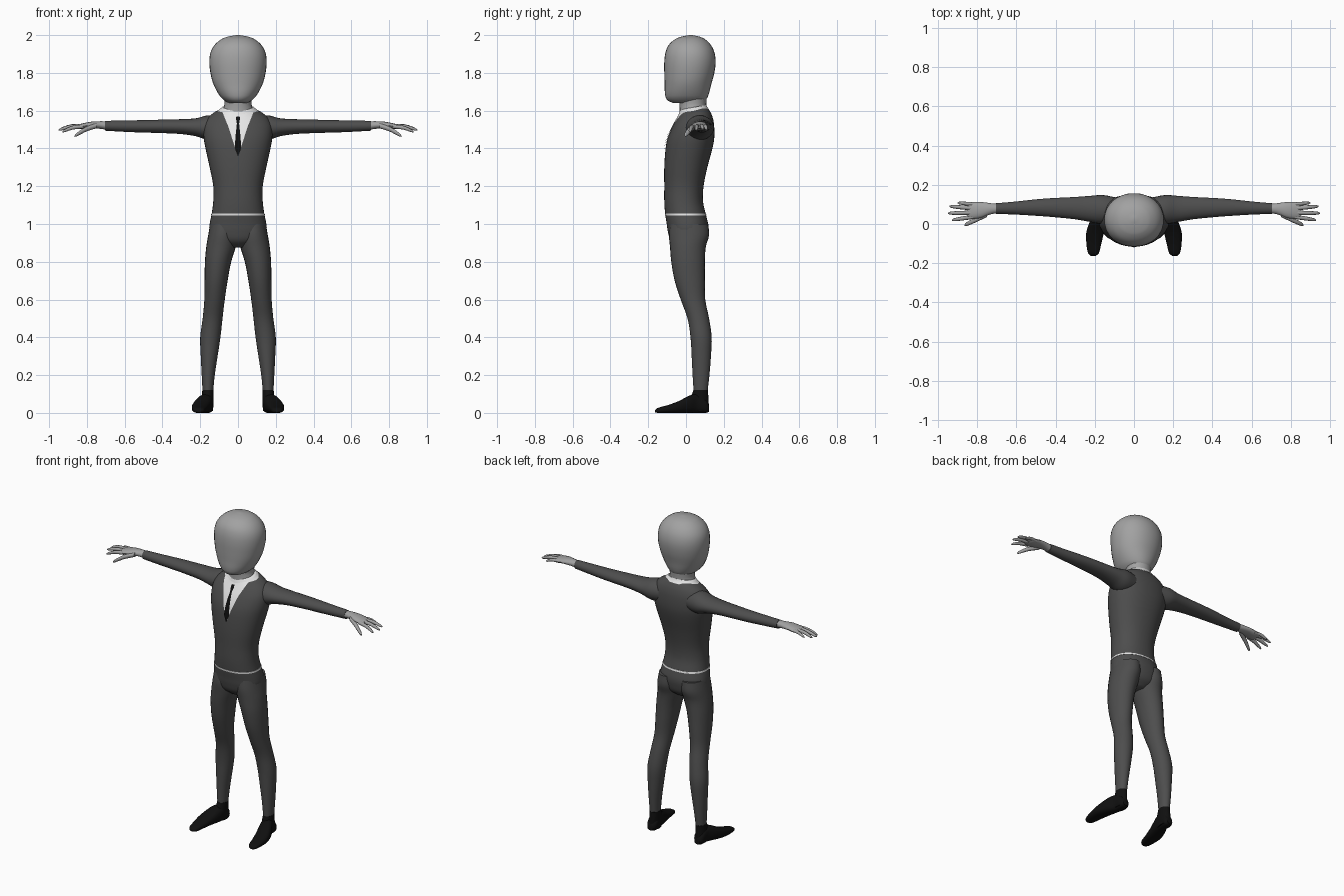
import bpy, bmesh, math
from mathutils import Vector


def material(name, r, g, b):
    m = bpy.data.materials.new(name)
    m.diffuse_color = (r, g, b, 1)
    return m


SUIT = material("charcoal suit", 0.075, 0.075, 0.075)
SKIN = material("grey skin", 0.36, 0.36, 0.36)
WHITE = material("white shirt", 0.8, 0.8, 0.8)
BLACK = material("black", 0.005, 0.005, 0.005)


def sample(rings, t):
    """Smooth interpolation of ring values at position t."""
    n = len(rings)
    i = max(j for j in range(n - 1) if rings[j][0] <= t or j == 0)
    p, q = rings[i], rings[i + 1]
    h = q[0] - p[0]
    u = (t - p[0]) / h

    def slope(k, c):
        a, b = rings[max(k - 1, 0)], rings[min(k + 1, n - 1)]
        return (b[c] - a[c]) / (b[0] - a[0])
    return [(2*u**3 - 3*u*u + 1) * p[c] + (u**3 - 2*u*u + u) * h * slope(i, c)
            + (3*u*u - 2*u**3) * q[c] + (u**3 - u*u) * h * slope(i + 1, c)
            for c in range(1, 5)]


def finish(name, bm, mat, mirror=False):
    bmesh.ops.recalc_face_normals(bm, faces=bm.faces)
    me = bpy.data.meshes.new(name)
    bm.to_mesh(me)
    bm.free()
    me.materials.append(mat)
    me.shade_smooth()
    me.set_sharp_from_angle(angle=math.radians(50))
    ob = bpy.data.objects.new(name, me)
    bpy.context.collection.objects.link(ob)
    if mirror:
        ob.modifiers.new("mirror", "MIRROR")
    return ob


def loft(name, mat, rings, axis="z", sides=24, steps=4, power=2.0,
         mirror=False, warp=None):
    """Skin over rings of (position, a min, a max, b min, b max)."""
    bm = bmesh.new()
    ts = [p[0] + (q[0] - p[0]) * k / steps
          for p, q in zip(rings, rings[1:]) for k in range(steps)]
    ts.append(rings[-1][0])
    loops = []
    for t in ts:
        a0, a1, b0, b1 = sample(rings, t)
        loop = []
        for k in range(sides):
            w = 2 * math.pi * k / sides
            c, s = math.cos(w), math.sin(w)
            a = (a0 + a1) / 2 + (a1 - a0) / 2 * math.copysign(abs(c) ** (2 / power), c)
            b = (b0 + b1) / 2 + (b1 - b0) / 2 * math.copysign(abs(s) ** (2 / power), s)
            co = Vector({"x": (t, a, b), "y": (a, t, b), "z": (a, b, t)}[axis])
            loop.append(bm.verts.new(warp(co) if warp else co))
        loops.append(loop)
    for lo, hi in zip(loops, loops[1:]):
        for k in range(sides):
            j = (k + 1) % sides
            bm.faces.new((lo[k], lo[j], hi[j], hi[k]))
    bm.faces.new(loops[0])
    bm.faces.new(loops[-1])
    return finish(name, bm, mat, mirror)


def neckline(co):
    """Raise the back of the collar area and lower the front."""
    f = min(max((co.z - 1.45) / 0.14, 0), 1)
    return Vector((co.x, co.y, co.z + 0.18 * f * (co.y - 0.04)))


# Jacket and pelvis
TORSO = [
    (0.875, -0.05, 0.05, -0.04, 0.06), (0.91, -0.12, 0.12, -0.08, 0.10),
    (0.96, -0.15, 0.15, -0.096, 0.115), (1.0, -0.15, 0.15, -0.102, 0.117),
    (1.05, -0.14, 0.14, -0.11, 0.105), (1.12, -0.131, 0.131, -0.115, 0.09),
    (1.2, -0.131, 0.131, -0.115, 0.093), (1.3, -0.15, 0.15, -0.115, 0.113),
    (1.4, -0.172, 0.172, -0.108, 0.14), (1.46, -0.182, 0.182, -0.096, 0.15),
    (1.52, -0.18, 0.18, -0.075, 0.148), (1.56, -0.16, 0.16, -0.055, 0.138),
    (1.59, -0.125, 0.125, -0.038, 0.122), (1.605, -0.095, 0.095, -0.03, 0.11)]
loft("jacket", SUIT, TORSO, sides=40, power=2.2, warp=neckline)


def grown(z, d):
    a0, a1, b0, b1 = sample(TORSO, z)
    return (z, a0 - d, a1 + d, b0 - d, b1 + d)


# Waist line and collar
loft("waist_line", WHITE, [grown(1.046, 0.002), grown(1.056, 0.002)],
     sides=40, steps=1, power=2.2)
loft("collar", WHITE, [(1.592, -0.118, 0.118, -0.04, 0.122),
                       (1.606, -0.098, 0.098, -0.035, 0.113),
                       (1.618, -0.084, 0.084, -0.03, 0.108)],
     sides=40, steps=2, warp=neckline)


def chest_plate(name, mat, outline, lift):
    """Thin panel hugging the chest; outline is (z, half width)."""
    bm = bmesh.new()
    rows = []
    for (z0, w0), (z1, w1) in zip(outline, outline[1:]):
        for k in range(6):
            rows.append((z0 + (z1 - z0) * k / 6, w0 + (w1 - w0) * k / 6))
    rows.append(outline[-1])
    grid = []
    for z, w in rows:
        a0, a1, b0, b1 = sample(TORSO, z)
        row = []
        for k in range(-6, 7):
            x = w * k / 6
            y = (b0 + b1) / 2 - (b1 - b0) / 2 * (1 - min(abs(x) / a1, 1) ** 2.2) ** (1 / 2.2)
            row.append(bm.verts.new(neckline(Vector((x, y - lift, z)))))
        grid.append(row)
    for p, q in zip(grid, grid[1:]):
        for k in range(12):
            bm.faces.new((p[k], p[k + 1], q[k + 1], q[k]))
    return finish(name, bm, mat)


# Shirt front and tie
chest_plate("shirt_front", WHITE, [(1.365, 0.002), (1.45, 0.03), (1.53, 0.052),
                                   (1.603, 0.082)], 0.003)
chest_plate("tie", BLACK, [(1.36, 0.001), (1.40, 0.017), (1.47, 0.013),
                           (1.545, 0.006), (1.575, 0.011), (1.585, 0.008)], 0.007)

# Neck and head
loft("neck", SKIN, [(1.57, -0.09, 0.09, -0.035, 0.11), (1.61, -0.078, 0.078, -0.034, 0.108),
                    (1.64, -0.072, 0.072, -0.035, 0.108), (1.72, -0.08, 0.08, -0.04, 0.115)])
loft("head", SKIN, [
    (1.64, -0.045, 0.045, -0.065, 0.07), (1.652, -0.07, 0.07, -0.095, 0.10),
    (1.68, -0.098, 0.098, -0.11, 0.118), (1.74, -0.13, 0.13, -0.113, 0.134),
    (1.8, -0.146, 0.146, -0.115, 0.15), (1.86, -0.152, 0.152, -0.115, 0.157),
    (1.91, -0.145, 0.145, -0.108, 0.15), (1.95, -0.122, 0.122, -0.09, 0.13),
    (1.98, -0.085, 0.085, -0.055, 0.098), (1.993, -0.05, 0.05, -0.02, 0.068),
    (2.0, -0.008, 0.008, 0.016, 0.032)], sides=32, power=2.1)

# Trouser legs
loft("trouser_leg", SUIT, [
    (0.12, 0.131, 0.188, 0.04, 0.115), (0.2, 0.123, 0.192, 0.035, 0.124),
    (0.3, 0.108, 0.197, 0.03, 0.132), (0.4, 0.093, 0.2, 0.024, 0.136),
    (0.5, 0.082, 0.187, 0.008, 0.122), (0.6, 0.07, 0.178, -0.028, 0.102),
    (0.7, 0.055, 0.177, -0.06, 0.1), (0.8, 0.036, 0.175, -0.078, 0.1),
    (0.88, 0.012, 0.168, -0.085, 0.105), (0.94, 0.004, 0.158, -0.09, 0.122),
    (1.0, 0.004, 0.148, -0.085, 0.118)], mirror=True)

# Shoes: ankle cuff and foot
loft("shoe_ankle", BLACK, [(0.01, 0.132, 0.192, 0.03, 0.122), (0.06, 0.13, 0.192, 0.02, 0.12),
                           (0.12, 0.13, 0.189, 0.039, 0.116)], mirror=True)
loft("shoe", BLACK, [
    (-0.163, 0.195, 0.222, 0.003, 0.014), (-0.15, 0.18, 0.234, 0, 0.026),
    (-0.1, 0.167, 0.243, 0, 0.04), (-0.04, 0.152, 0.243, 0, 0.062),
    (0.02, 0.136, 0.222, 0, 0.092), (0.06, 0.131, 0.2, 0, 0.1),
    (0.105, 0.132, 0.194, 0, 0.07), (0.123, 0.145, 0.182, 0.006, 0.04)],
    axis="y", sides=20, power=2.6, mirror=True)

# Sleeves
loft("sleeve", SUIT, [
    (0.09, 0.01, 0.135, 1.45, 1.57), (0.16, 0.0, 0.148, 1.445, 1.575),
    (0.22, 0.01, 0.144, 1.464, 1.56), (0.3, 0.024, 0.138, 1.476, 1.555),
    (0.42, 0.036, 0.132, 1.482, 1.552), (0.5, 0.042, 0.126, 1.484, 1.55),
    (0.6, 0.048, 0.115, 1.488, 1.548), (0.705, 0.052, 0.106, 1.494, 1.546)],
    axis="x", mirror=True)

# Palms
loft("palm", SKIN, [
    (0.69, 0.055, 0.102, 1.498, 1.543), (0.73, 0.05, 0.106, 1.504, 1.544),
    (0.78, 0.032, 0.112, 1.506, 1.541), (0.83, 0.026, 0.112, 1.503, 1.531),
    (0.85, 0.032, 0.106, 1.507, 1.525)], axis="x", sides=16, mirror=True)

# Fingers and thumb: base point, tip point, base radius
DIGITS = {
    "index_finger": ((0.82, 0.037, 1.516), (0.93, 0.02, 1.488), 0.011),
    "middle_finger": ((0.82, 0.058, 1.519), (0.95, 0.055, 1.497), 0.011),
    "ring_finger": ((0.82, 0.08, 1.519), (0.942, 0.09, 1.502), 0.011),
    "little_finger": ((0.81, 0.1, 1.518), (0.9, 0.108, 1.5), 0.010),
    "thumb": ((0.75, 0.05, 1.52), (0.865, -0.006, 1.465), 0.014)}
for name, (base, tip, r) in DIGITS.items():
    rings = []
    for u, s in ((0, 1), (0.5, 0.95), (0.9, 0.7), (1, 0.25)):
        x, y, z = Vector(base).lerp(Vector(tip), u)
        z += 0.008 * math.sin(math.pi * u)
        rings.append((x, y - r * s, y + r * s, z - r * s, z + r * s))
    loft(name, SKIN, rings, axis="x", sides=10, steps=2, mirror=True)
